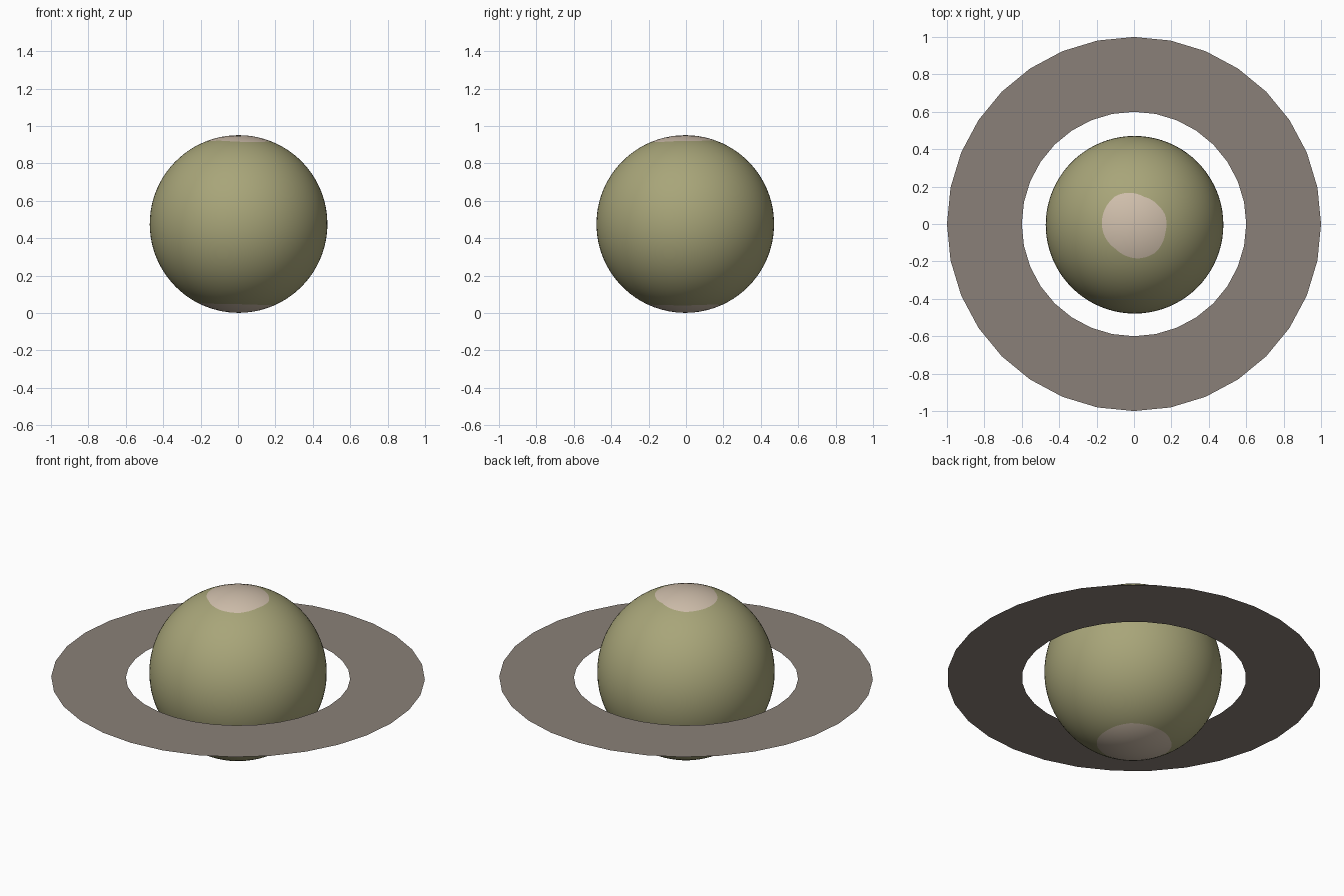
import bpy, bmesh, math

if "Cube" in bpy.data.objects:
    bpy.data.objects.remove(bpy.data.objects["Cube"])

def material(name, rgb):
    m = bpy.data.materials.new(name)
    lin = [(c / 255 / 12.92) if c < 11 else ((c / 255 + 0.055) / 1.055) ** 2.4 for c in rgb]
    m.diffuse_color = (*lin, 1)
    m.use_nodes = True
    m.node_tree.nodes["Principled BSDF"].inputs["Base Color"].default_value = m.diffuse_color
    return m

olive = material("olive_surface", (168, 165, 121))
pale = material("pale_polar_cap", (208, 191, 172))
dust = material("ring_dust", (138, 128, 120))

def finish(bm, name, mats):
    me = bpy.data.meshes.new(name)
    bm.to_mesh(me)
    bm.free()
    for m in mats:
        me.materials.append(m)
    ob = bpy.data.objects.new(name, me)
    bpy.context.collection.objects.link(ob)
    return ob

# irregular cap outlines: (angle in degrees, radius seen from above)
NORTH = [(-14, .17), (17, .172), (38, .164), (72, .158), (103, .175), (123, .184),
         (153, .179), (197, .172), (232, .164), (276, .181), (306, .186), (346, .17), (377, .172)]
SOUTH = [(0, .19), (45, .2), (90, .195), (135, .2), (180, .23), (225, .21),
         (270, .205), (315, .195), (360, .19)]

def cap_angle(outline, deg):
    for (a0, r0), (a1, r1) in zip(outline, outline[1:]):
        if a0 <= deg <= a1:
            return math.asin((r0 + (r1 - r0) * (deg - a0) / (a1 - a0)) / R)

# planet: latitude rows bend so that one row follows each cap outline
R, CX, CY, CZ = 0.475, 0.003, -0.004, 0.476
SEG, CAP, BODY = 80, 5, 32
bm = bmesh.new()
rows = [[] for _ in range(2 * CAP + BODY - 1)]
for s in range(SEG):
    deg = 360 * s / SEG
    p = math.radians(deg)
    n, e = cap_angle(NORTH, deg), math.pi - cap_angle(SOUTH, deg)
    lats = [n * i / CAP for i in range(1, CAP)]
    lats += [n + (e - n) * i / BODY for i in range(BODY + 1)]
    lats += [e + (math.pi - e) * i / CAP for i in range(1, CAP)]
    for row, t in zip(rows, lats):
        row.append(bm.verts.new((CX + R * math.sin(t) * math.cos(p),
                                 CY + R * math.sin(t) * math.sin(p),
                                 CZ + R * math.cos(t))))
top = bm.verts.new((CX, CY, CZ + R))
bottom = bm.verts.new((CX, CY, CZ - R))
for s in range(SEG):
    q = (s + 1) % SEG
    bm.faces.new((top, rows[0][s], rows[0][q])).material_index = 1
    bm.faces.new((bottom, rows[-1][q], rows[-1][s])).material_index = 1
    for i in range(len(rows) - 1):
        f = bm.faces.new((rows[i][s], rows[i + 1][s], rows[i + 1][q], rows[i][q]))
        f.material_index = 0 if CAP - 1 <= i < CAP - 1 + BODY else 1
planet = finish(bm, "planet", [olive, pale])
for f in planet.data.polygons:
    f.use_smooth = True

# flat ring sheet
bm = bmesh.new()
N = 32
loops = [[bm.verts.new((r * math.cos(2 * math.pi * k / N), r * math.sin(2 * math.pi * k / N), 0.44))
          for k in range(N)] for r in (0.6, 1.0)]
for k in range(N):
    j = (k + 1) % N
    bm.faces.new((loops[0][k], loops[1][k], loops[1][j], loops[0][j]))
finish(bm, "ring", [dust])
